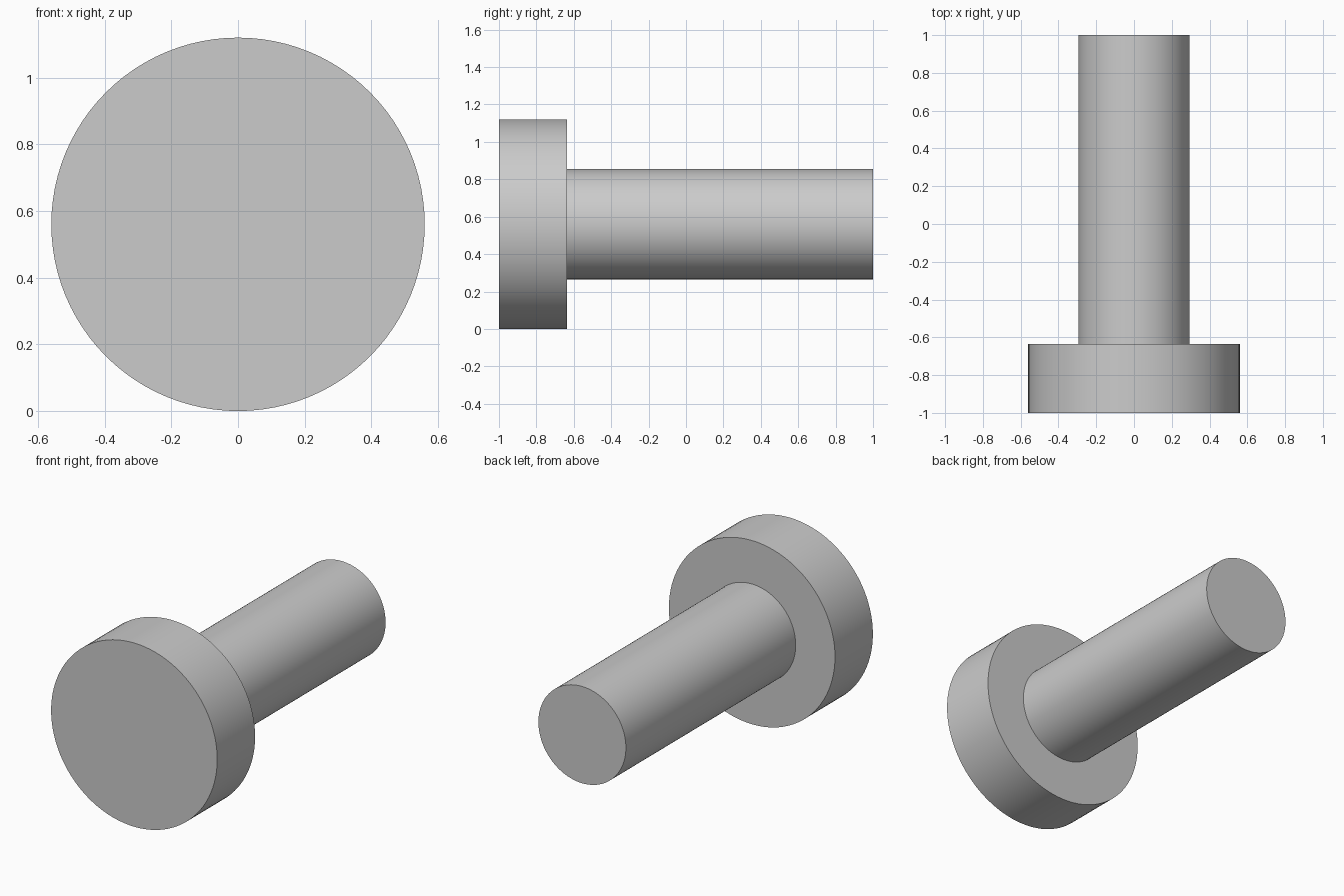
import bpy
import bmesh
import math
from mathutils import Matrix

cube = bpy.data.objects.get("Cube")
if cube:
    bpy.data.objects.remove(cube, do_unlink=True)

HEAD_RADIUS = 0.56
SHANK_RADIUS = 0.295
SEGMENTS = 96

# Plain grey metal
grey = bpy.data.materials.new("grey_metal")
grey.use_nodes = True
colour = (0.6, 0.6, 0.6, 1.0)
grey.diffuse_color = colour
grey.node_tree.nodes["Principled BSDF"].inputs["Base Color"].default_value = colour

# Outline of the pin as (radius, y), from the head's front to the shank's end
profile = [(HEAD_RADIUS, -1.0), (HEAD_RADIUS, -0.635),
           (SHANK_RADIUS, -0.635), (SHANK_RADIUS, 1.0)]

# One ring per outline point, turned about the y axis
bm = bmesh.new()
rings = []
for radius, y in profile:
    place = Matrix.Translation((0, y, HEAD_RADIUS)) @ Matrix.Rotation(math.pi / 2, 4, "X")
    ring = bmesh.ops.create_circle(bm, segments=SEGMENTS, radius=radius, matrix=place)
    rings.append(ring["verts"])

# Walls and shoulder between rings, then flat end caps
for a, b in zip(rings, rings[1:]):
    for i in range(SEGMENTS):
        j = (i + 1) % SEGMENTS
        bm.faces.new((a[i], a[j], b[j], b[i]))
bm.faces.new(rings[0])
bm.faces.new(rings[-1])
bmesh.ops.recalc_face_normals(bm, faces=bm.faces)

mesh = bpy.data.meshes.new("headed_pin")
bm.to_mesh(mesh)
bm.free()
mesh.materials.append(grey)

pin = bpy.data.objects.new("headed_pin", mesh)
bpy.context.collection.objects.link(pin)

# Smooth round walls with crisp rims
bpy.ops.object.select_all(action="DESELECT")
pin.select_set(True)
bpy.context.view_layer.objects.active = pin
bpy.ops.object.shade_smooth_by_angle(angle=math.radians(30))
